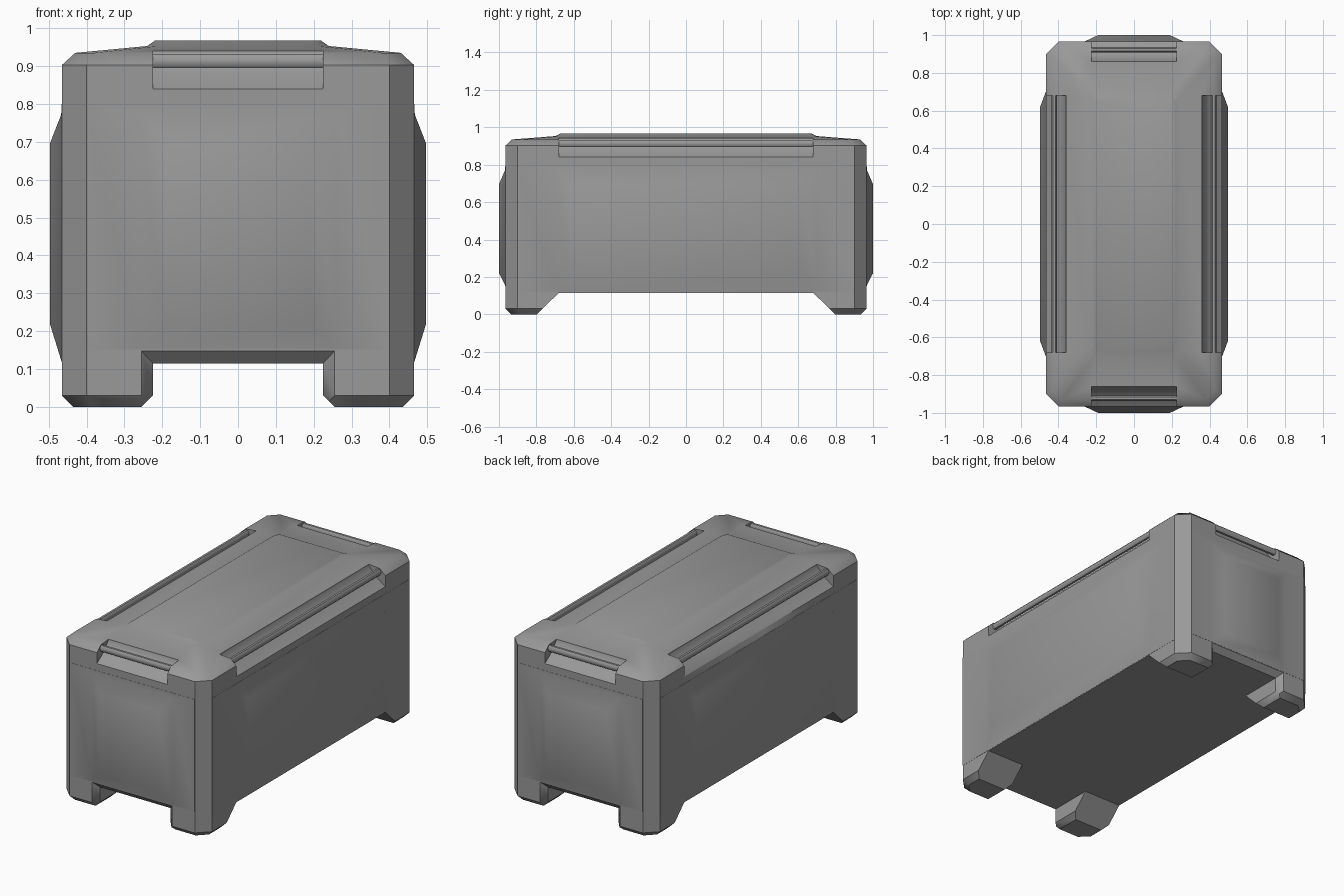
import bpy
import bmesh
from math import radians, pi
from mathutils import Matrix

cube = bpy.data.objects.get("Cube")
if cube:
    bpy.data.objects.remove(cube, do_unlink=True)

grey = bpy.data.materials.new("plain_grey")
grey.use_nodes = True
grey.diffuse_color = (0.32, 0.32, 0.32, 1)
grey.node_tree.nodes["Principled BSDF"].inputs["Base Color"].default_value = (0.32, 0.32, 0.32, 1)


def loft(name, rings, matrix=Matrix()):
    """Closed solid through equally sized rings of points."""
    bm = bmesh.new()
    loops = [[bm.verts.new(p) for p in ring] for ring in rings]
    n = len(loops[0])
    for a, b in zip(loops, loops[1:]):
        for i in range(n):
            j = (i + 1) % n
            bm.faces.new((a[i], a[j], b[j], b[i]))
    bm.faces.new(loops[0][::-1])
    bm.faces.new(loops[-1])
    bm.transform(matrix)
    bmesh.ops.recalc_face_normals(bm, faces=bm.faces)
    mesh = bpy.data.meshes.new(name)
    bm.to_mesh(mesh)
    bm.free()
    mesh.materials.append(grey)
    obj = bpy.data.objects.new(name, mesh)
    bpy.context.collection.objects.link(obj)
    return obj


def octagon(hx, hy, z, c):
    quarter = [(hx, hy - c), (hx - c, hy)]
    pts = quarter + [(-x, y) for x, y in quarter[::-1]]
    pts += [(-x, -y) for x, y in pts]
    return [(x, y, z) for x, y in pts]


def rectangle(hx, y0, y1, z):
    return [(-hx, y0, z), (hx, y0, z), (hx, y1, z), (-hx, y1, z)]


def activate(obj):
    bpy.ops.object.select_all(action='DESELECT')
    obj.select_set(True)
    bpy.context.view_layer.objects.active = obj


def smooth(obj):
    activate(obj)
    bpy.ops.object.shade_smooth_by_angle(angle=radians(40))


def carve(obj, cutter):
    activate(obj)
    mod = obj.modifiers.new("cut", 'BOOLEAN')
    mod.operation = 'DIFFERENCE'
    mod.solver = 'EXACT'
    mod.object = cutter
    bpy.ops.object.modifier_apply(modifier=mod.name)
    bpy.data.objects.remove(cutter, do_unlink=True)


# Body with chamfered corners and a raised lid
body = loft("body", [
    octagon(0.435, 0.935, 0, 0.05),
    octagon(0.465, 0.965, 0.03, 0.065),
    octagon(0.465, 0.965, 0.903, 0.065),
    octagon(0.43, 0.93, 0.935, 0.05),
    octagon(0.24, 0.70, 0.953, 0.03),
    octagon(0.22, 0.67, 0.967, 0.02)])

# Lengthwise opening between the feet, flared at both ends
def arch(y, w, h):
    half = [(w + 0.03, -0.1), (w + 0.03, 0), (w, 0.03), (w, h)]
    return [(x, y, z) for x, z in half] + [(-x, y, z) for x, z in half[::-1]]

def flare(y, w, h):
    half = [(w, -0.1), (w, 0), (w, 0.03), (w, h)]
    return [(x, y, z) for x, z in half] + [(-x, y, z) for x, z in half[::-1]]

carve(body, loft("end_opening", [
    flare(-1.1, 0.255, 0.147), flare(-0.965, 0.255, 0.147),
    arch(-0.935, 0.225, 0.115), arch(0.935, 0.225, 0.115),
    flare(0.965, 0.255, 0.147), flare(1.1, 0.255, 0.147)]))

# Crosswise opening with sloping foot sides
slope = [(-0.905, -0.1), (0.905, -0.1), (0.68, 0.115), (-0.68, 0.115)]
slope[0], slope[1] = (-0.9, -0.1), (0.9, -0.1)
carve(body, loft("side_opening", [[(x, y, z) for y, z in slope] for x in (-0.6, 0.6)]))

# Handle recesses, handle bars and bulging panels on the four sides
recess = [(0.36, 1.1), (0.36, 0.935), (0.40, 0.885), (0.465, 0.84), (0.6, 0.75), (0.6, 1.1)]
bar = [(0.407, 0.905), (0.415, 0.895), (0.428, 0.895), (0.436, 0.905),
       (0.436, 0.921), (0.428, 0.931), (0.415, 0.931), (0.407, 0.921)]
stand = Matrix(((0, 0, 1, 0), (1, 0, 0, 0), (0, 1, 0, 0), (0, 0, 0, 1)))

sides = [("left", 0, 0, 0.68, 0.90, 0.70, 0.62),
         ("right", pi, 0, 0.68, 0.90, 0.70, 0.62),
         ("back", pi / 2, 0.5, 0.225, 0.40, 0.26, 0.19),
         ("front", -pi / 2, 0.5, 0.225, 0.40, 0.26, 0.19)]
for name, angle, shift, grip, edge, base, crown in sides:
    turn = Matrix.Rotation(angle, 4, 'Z') @ Matrix.Translation((shift, 0, 0))
    carve(body, loft(name + "_recess",
                     [[(x, y, z) for x, z in recess] for y in (-grip, grip)], turn))
    smooth(loft(name + "_handle_bar",
                [[(x, y, z) for x, z in bar] for y in (-grip - 0.005, grip + 0.005)], turn))
    bottom = 0.15 if shift else 0.118
    smooth(loft(name + "_panel", [
        rectangle(edge, bottom, 0.80, 0.45),
        rectangle(edge, bottom, 0.80, 0.466),
        rectangle(base, bottom + 0.005, 0.772, 0.467),
        rectangle(crown, 0.22, 0.695, 0.497 if not shift else 0.5)], turn @ stand))

smooth(body)
